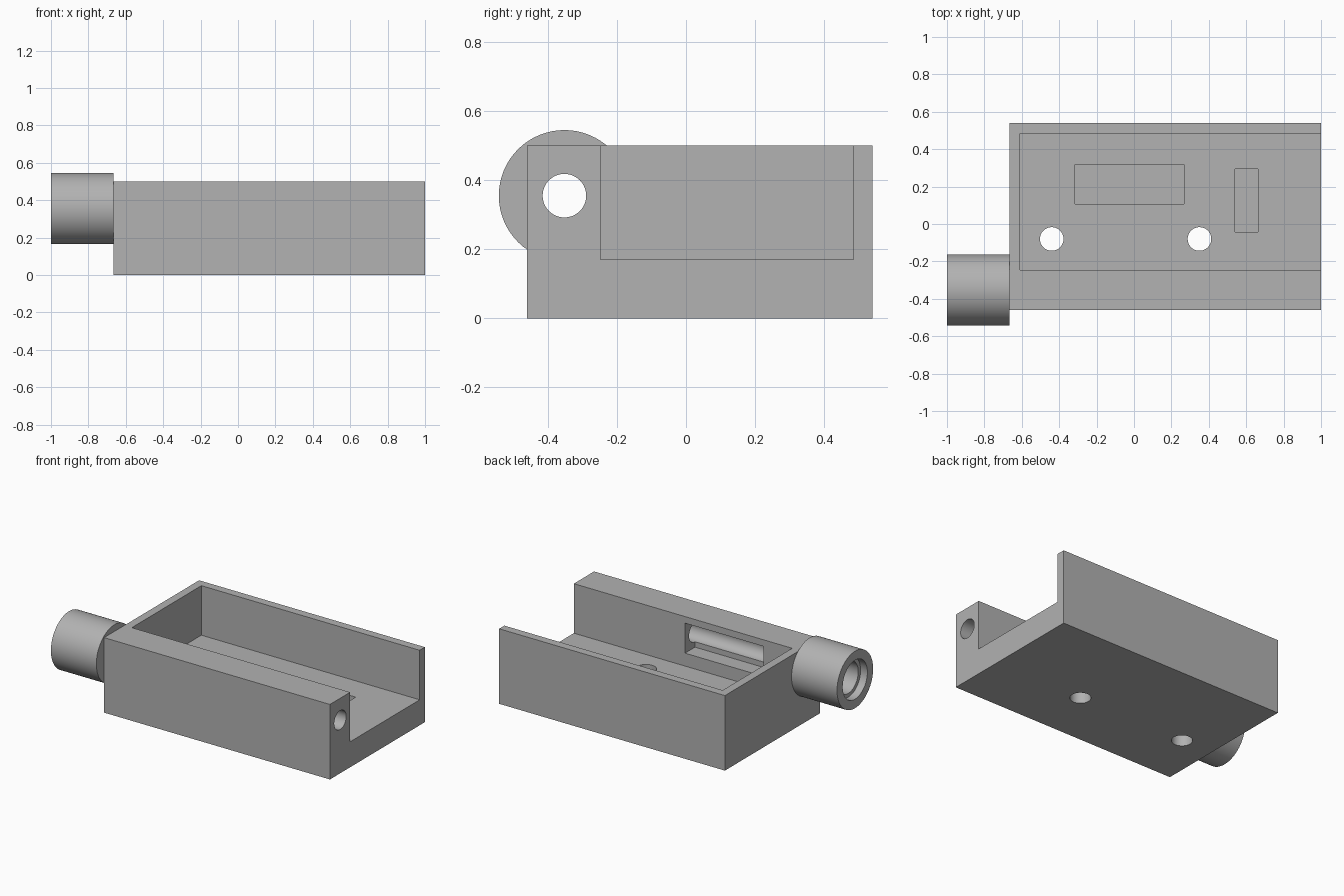
import bpy
from math import pi, radians

default = bpy.data.objects.get("Cube")
if default:
    bpy.data.objects.remove(default, do_unlink=True)

grey = bpy.data.materials.new("plain grey")
grey.use_nodes = True
GREY = (0.445, 0.445, 0.445, 1)
grey.diffuse_color = GREY
grey.node_tree.nodes["Principled BSDF"].inputs["Base Color"].default_value = GREY


def box(name, x0, x1, y0, y1, z0, z1):
    bpy.ops.mesh.primitive_cube_add(
        size=1, location=((x0 + x1) / 2, (y0 + y1) / 2, (z0 + z1) / 2))
    ob = bpy.context.object
    ob.name = name
    ob.scale = (x1 - x0, y1 - y0, z1 - z0)
    bpy.ops.object.transform_apply(location=False, rotation=False)
    return ob


def rod(name, radius, start, end, y, z):
    """Cylinder along x."""
    bpy.ops.mesh.primitive_cylinder_add(
        vertices=64, radius=radius, depth=end - start,
        location=((start + end) / 2, y, z), rotation=(0, pi / 2, 0))
    ob = bpy.context.object
    ob.name = name
    bpy.ops.object.transform_apply(location=False, scale=False)
    return ob


def cut(target, *cutters):
    """Subtract each cutter, apply the result and remove the cutter."""
    for cutter in cutters:
        cutter.hide_render = True
        mod = target.modifiers.new("cut", "BOOLEAN")
        mod.operation = "DIFFERENCE"
        mod.solver = "EXACT"
        mod.object = cutter
        bpy.context.view_layer.objects.active = target
        bpy.ops.object.modifier_apply(modifier=mod.name)
        bpy.data.objects.remove(cutter, do_unlink=True)


def finish(ob):
    ob.data.materials.clear()
    ob.data.materials.append(grey)
    bpy.ops.object.select_all(action="DESELECT")
    ob.select_set(True)
    bpy.context.view_layer.objects.active = ob
    bpy.ops.object.shade_smooth_by_angle(angle=radians(30))


END = -0.665            # closed end of the tray
FLOOR = 0.17            # inside floor height
AXIS = (-0.352, 0.355)  # y, z of the long bore
BORE = 0.063

# Tray, open at the top and at one end
housing = box("housing", END, 1, -0.46, 0.54, 0, 0.5)
cut(housing, box("cavity", -0.61, 1.2, -0.247, 0.485, FLOOR, 0.7))

# Shallow pockets in the floor
cut(housing,
    box("long_pocket", -0.315, 0.268, 0.108, 0.317, FLOOR - 0.08, 0.3),
    box("short_pocket", 0.54, 0.662, -0.042, 0.295, FLOOR - 0.08, 0.3))

# Mounting holes through the floor
for x in (-0.44, 0.35):
    bpy.ops.mesh.primitive_cylinder_add(
        vertices=64, radius=BORE, depth=0.6, location=(x, -0.08, 0.1))
    cut(housing, bpy.context.object)

# Side slot that opens onto the bore, and the bore in the thick wall
cut(housing,
    box("slot", -0.4, 0.18, AXIS[0], -0.2, 0.256, 0.456),
    rod("bore", BORE, -1.2, 1.2, *AXIS))

# Round barrel on the closed end, with a stepped mouth
barrel = rod("barrel", 0.19, -1, END, *AXIS)
cut(barrel,
    rod("bore", BORE, -1.2, 0, *AXIS),
    rod("inner_step", 0.105, -1.1, -0.73, *AXIS),
    rod("mouth", 0.13, -1.1, -0.95, *AXIS))

for part in (housing, barrel):
    finish(part)
